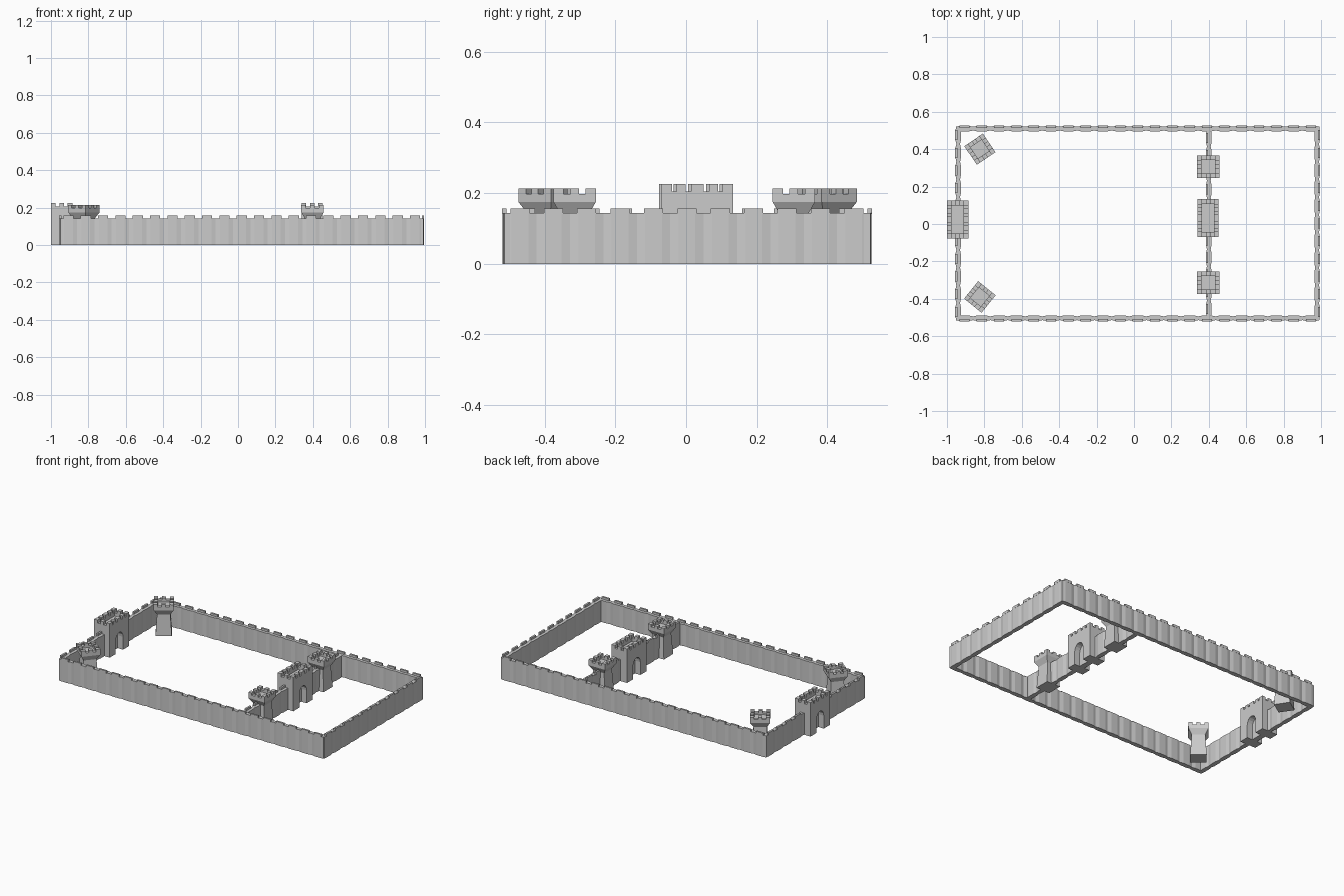
import bpy, bmesh
from math import cos, sin, pi, radians, hypot, atan2
from mathutils import Matrix

if "Cube" in bpy.data.objects:
    bpy.data.objects.remove(bpy.data.objects["Cube"])

stone = bpy.data.materials.new("stone grey")
stone.diffuse_color = (0.6, 0.6, 0.6, 1)
stone.use_nodes = True
stone.node_tree.nodes["Principled BSDF"].inputs["Base Color"].default_value = stone.diffuse_color


def box(bm, x0, x1, y0, y1, z0, z1):
    m = Matrix.Translation(((x0 + x1) / 2, (y0 + y1) / 2, (z0 + z1) / 2)) @ \
        Matrix.Diagonal((x1 - x0, y1 - y0, z1 - z0, 1))
    bmesh.ops.create_cube(bm, size=1, matrix=m)


def prism(bm, pts, vec):
    """Extrude a closed outline of 3D points along vec."""
    f = bm.faces.new([bm.verts.new(p) for p in pts])
    r = bmesh.ops.extrude_face_region(bm, geom=[f], use_keep_orig=True)
    bmesh.ops.translate(bm, vec=vec,
                        verts=[v for v in r["geom"] if isinstance(v, bmesh.types.BMVert)])


def finish(bm, name, loc=(0, 0, 0), rot=0):
    bmesh.ops.recalc_face_normals(bm, faces=bm.faces)
    me = bpy.data.meshes.new(name)
    bm.to_mesh(me)
    bm.free()
    me.materials.append(stone)
    ob = bpy.data.objects.new(name, me)
    ob.location = loc
    ob.rotation_euler[2] = rot
    bpy.context.collection.objects.link(ob)


def parapet(bm, hx, hy, t, z0, z1, z2, mx, my):
    """Raised rim with corner and middle merlons around a flat roof."""
    for s in (-1, 1):
        a, b = sorted((s * hx, s * (hx - t)))
        box(bm, a, b, -hy, hy, z0, z1)
        c, d = sorted((s * hy, s * (hy - t)))
        box(bm, -hx + t, hx - t, c, d, z0, z1)
        box(bm, a, b, -my, my, z1, z2)
        box(bm, -mx, mx, c, d, z1, z2)
        for q in (-1, 1):
            e, f = sorted((q * hy, q * (hy - t * 1.2)))
            box(bm, a, b, e, f, z1, z2)


# Curtain walls: scalloped panels with merlons on the outer (left-hand) edge
def wall(name, p0, p1, n):
    length = hypot(p1[0] - p0[0], p1[1] - p0[1])
    step = length / n
    side = [(0, 0.010)]
    for i in range(n):
        side += [((i + 0.25) * step, 0.015), ((i + 0.75) * step, 0.015), ((i + 1) * step, 0.010)]
    outline = [(x, y, 0) for x, y in side] + [(x, -y, 0) for x, y in reversed(side)]
    bm = bmesh.new()
    prism(bm, outline, (0, 0, 0.143))
    for i in range(n):
        c = (i + 0.5) * step
        box(bm, c - 0.027, c + 0.027, 0.004, 0.016, 0.141, 0.157)
    finish(bm, name, (p0[0], p0[1], 0), atan2(p1[1] - p0[1], p1[0] - p0[0]))


wall("back_wall", (-0.953, 0.510), (0.993, 0.510), 21)
wall("front_wall", (0.993, -0.504), (-0.953, -0.504), 21)
wall("right_wall", (0.979, 0.522), (0.979, -0.517), 11)
wall("left_wall", (-0.940, -0.517), (-0.940, 0.522), 11)
wall("dividing_wall", (0.400, -0.500), (0.400, 0.505), 11)


# Gatehouses: box with a recessed arched doorway on both faces
def gatehouse(name, x, y):
    hx, hy, top = 0.057, 0.101, 0.185
    bm = bmesh.new()
    box(bm, -0.018, 0.018, -hy, hy, 0, top)
    arch = [(0.038 * cos(a), 0.085 + 0.045 * sin(a)) for a in [pi * k / 8 for k in range(9)]]
    outline = [(hy, 0), (hy, top), (-hy, top), (-hy, 0), (-0.038, 0)] + arch[::-1] + [(0.038, 0)]
    for s in (-1, 1):
        prism(bm, [(s * 0.018, p, z) for p, z in outline], (s * (hx - 0.018), 0, 0))
    parapet(bm, hx, hy, 0.025, top, 0.205, 0.225, 0.012, 0.018)
    for s in (-1, 1):      # extra merlons on the long sides
        for q in (-0.046, 0.046):
            a, b = sorted((s * hx, s * (hx - 0.025)))
            box(bm, a, b, q - 0.013, q + 0.013, 0.205, 0.225)
    finish(bm, name, (x, y, 0))


gatehouse("outer_gatehouse", -0.943, 0.024)
gatehouse("inner_gatehouse", 0.396, 0.032)


# Towers: square stacked rings, narrow waist and flared crown
def tower(name, x, y, deg=0):
    bm = bmesh.new()
    rings = [[bm.verts.new((r * a, r * b, z)) for a, b in ((1, 1), (-1, 1), (-1, -1), (1, -1))]
             for r, z in ((0.049, 0), (0.040, 0.14), (0.060, 0.175), (0.060, 0.186))]
    for lo, hi in zip(rings, rings[1:]):
        for i in range(4):
            j = (i + 1) % 4
            bm.faces.new((lo[i], lo[j], hi[j], hi[i]))
    bm.faces.new(rings[0])
    bm.faces.new(rings[-1])
    parapet(bm, 0.060, 0.060, 0.024, 0.186, 0.198, 0.213, 0.012, 0.012)
    finish(bm, name, (x, y, 0), radians(deg))


tower("inner_tower_back", 0.398, 0.305)
tower("inner_tower_front", 0.398, -0.315)
tower("corner_tower_back", -0.824, 0.400, 34)
tower("corner_tower_front", -0.824, -0.390, -39)
